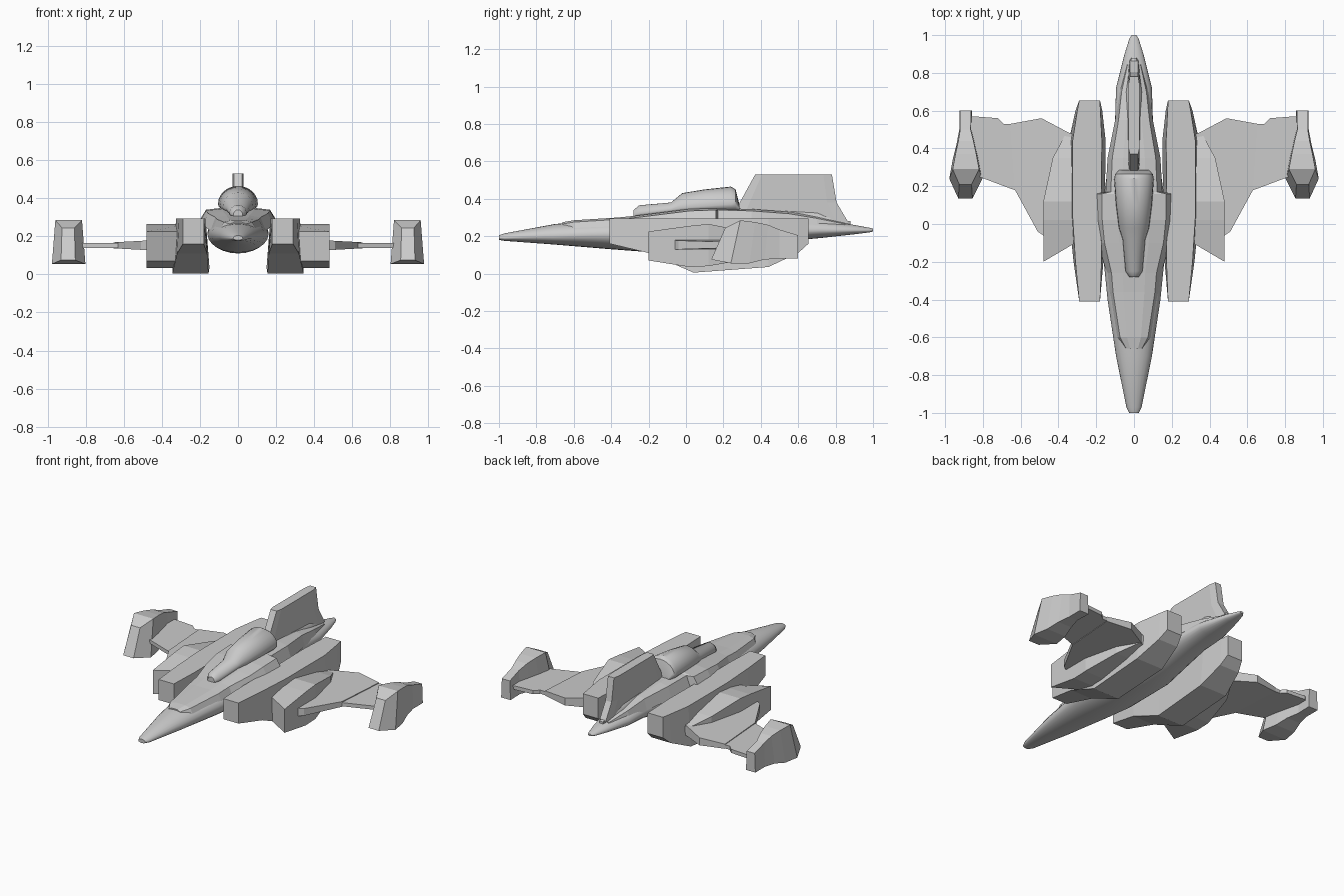
import bpy, bmesh, math

cube = bpy.data.objects.get("Cube")
if cube:
    bpy.data.objects.remove(cube, do_unlink=True)

grey = bpy.data.materials.new("light_grey")
grey.use_nodes = True
grey.diffuse_color = (0.6, 0.6, 0.6, 1)
grey.node_tree.nodes["Principled BSDF"].inputs["Base Color"].default_value = grey.diffuse_color


def loft(name, rings, mirror=False, smooth=False):
    """Skin a closed solid over a row of rings with equal point counts."""
    bm = bmesh.new()
    loops = [[bm.verts.new(p) for p in ring] for ring in rings]
    count = len(loops[0])
    for a, b in zip(loops, loops[1:]):
        for i in range(count):
            j = (i + 1) % count
            bm.faces.new((a[i], a[j], b[j], b[i]))
    bm.faces.new(loops[0])
    bm.faces.new(loops[-1])
    bmesh.ops.recalc_face_normals(bm, faces=bm.faces)
    mesh = bpy.data.meshes.new(name)
    bm.to_mesh(mesh)
    bm.free()
    mesh.materials.append(grey)
    obj = bpy.data.objects.new(name, mesh)
    bpy.context.collection.objects.link(obj)
    if mirror:
        obj.modifiers.new("mirror", "MIRROR")
    if smooth:
        bpy.ops.object.select_all(action="DESELECT")
        obj.select_set(True)
        bpy.context.view_layer.objects.active = obj
        bpy.ops.object.shade_smooth_by_angle(angle=math.radians(35))
    return obj


def oval(y, width, bottom, middle, top, steps=24):
    """Oval ring with its own depth above and below the widest line."""
    ring = []
    for i in range(steps):
        a = math.tau * i / steps
        reach = top - middle if math.sin(a) > 0 else middle - bottom
        ring.append((width * math.cos(a), y, middle + reach * math.sin(a)))
    return ring


def deck_ring(y, width, low, high):
    """Flat-topped ring with sloping shoulders and a slight crown."""
    inner = width * 0.82
    return [(-width, y, low), (-inner, y, high - 0.01), (-inner / 2, y, high),
            (inner / 2, y, high), (inner, y, high - 0.01), (width, y, low)]


def box_ring(y, inner, outer, low, high, flare=0, lean=0):
    """Four-sided ring, wider by flare at the bottom, top moved back by lean."""
    return [(inner - flare, y, low), (outer + flare, y, low),
            (outer, y + lean, high), (inner, y + lean, high)]


def plate(name, outline, middle, thickness):
    """Mirrored flat plate whose half thickness depends on x."""
    rings = [[(x, y, middle + side * thickness(x)) for x, y in outline]
             for side in (-1, 1)]
    return loft(name, rings, mirror=True)


# Long pointed hull
loft("hull", [oval(*s) for s in (
    (-1, .025, .18, .19, .205), (-.97, .04, .175, .19, .215),
    (-.7, .095, .155, .2, .265), (-.4, .14, .13, .21, .29),
    (-.2, .16, .115, .21, .3), (.15, .16, .11, .22, .32),
    (.35, .13, .14, .23, .32), (.55, .1, .175, .23, .31),
    (.72, .095, .19, .23, .285), (.9, .05, .21, .23, .26),
    (.98, .025, .22, .23, .245), (1, .012, .225, .232, .24))], smooth=True)

# Raised deck over the hull, stepping in behind the cockpit
loft("upper_deck", [deck_ring(*s) for s in (
    (-.66, .05, .24, .275), (-.6, .09, .24, .285), (-.36, .135, .23, .3),
    (-.26, .145, .23, .31), (-.1, .19, .26, .33), (.02, .205, .27, .345),
    (.16, .205, .28, .35), (.17, .15, .27, .35), (.35, .14, .26, .345),
    (.55, .1, .25, .33), (.7, .08, .25, .305), (.85, .04, .24, .275))])

# Bubble canopy
loft("canopy", [oval(*s) for s in (
    (-.28, .025, .3, .31, .34), (-.25, .045, .3, .32, .365),
    (-.08, .06, .32, .34, .38), (-.02, .08, .32, .35, .43),
    (.1, .095, .32, .36, .45), (.24, .105, .32, .37, .465),
    (.265, .1, .32, .37, .45), (.285, .08, .32, .35, .37))], smooth=True)

# Tail fin and its root fairing
fin_shape = ((.26, .33), (.37, .53), (.78, .53), (.805, .38), (.87, .27), (.6, .28))
loft("tail_fin", [[(x, .55 + (y - .55) * s, z) for y, z in fin_shape]
                  for x, s in ((-.03, .8), (-.022, 1), (.022, 1), (.03, .8))])
loft("fin_fairing", [oval(y, w, .25, .28, top) for y, w, top in (
    (.28, .03, .35), (.45, .045, .36), (.7, .045, .34), (.88, .015, .275))], smooth=True)

# Inner engine blocks
loft("engine_block", [box_ring(*s) for s in (
    (-.41, .18, .29, .16, .295), (-.2, .172, .31, .11, .295, .01),
    (.04, .175, .325, .005, .295, .02), (.44, .17, .325, .035, .295, .02),
    (.6, .178, .3, .11, .295, .01), (.655, .18, .29, .16, .295))], mirror=True)

# Outer pods, tapering back into the wing
loft("outer_pod", [
    [(.31, -.1, .07), (.48, -.2, .07), (.48, -.2, .225), (.31, -.1, .225)],
    box_ring(.02, .31, .48, .035, .255),
    box_ring(.12, .31, .48, .04, .265),
    box_ring(.35, .31, .43, .08, .22),
    box_ring(.48, .31, .36, .12, .18)], mirror=True)

# Wings in two panels, thin towards the tip
plate("inner_wing", ((.32, -.08), (.48, -.06), (.51, -.04), (.63, .18),
                     (.655, .53), (.49, .56), (.32, .47)),
      .153, lambda x: .034 - (x - .32) * .055)
plate("outer_wing", ((.6, .17), (.66, .19), (.82, .25), (.88, .28), (.88, .56),
                     (.85, .57), (.72, .56), (.69, .53), (.6, .53)),
      .152, lambda x: .012)

# Wing tip pods
loft("wing_tip_pod", [box_ring(*s) for s in (
    (.135, .86, .925, .075, .245, .005, .075),
    (.24, .82, .96, .055, .285, .018, .05),
    (.34, .835, .945, .055, .275, .015, .03),
    (.42, .85, .93, .075, .26, .01, .02),
    (.5, .865, .92, .08, .235, .005),
    (.6, .862, .92, .08, .205, .005))], mirror=True)
